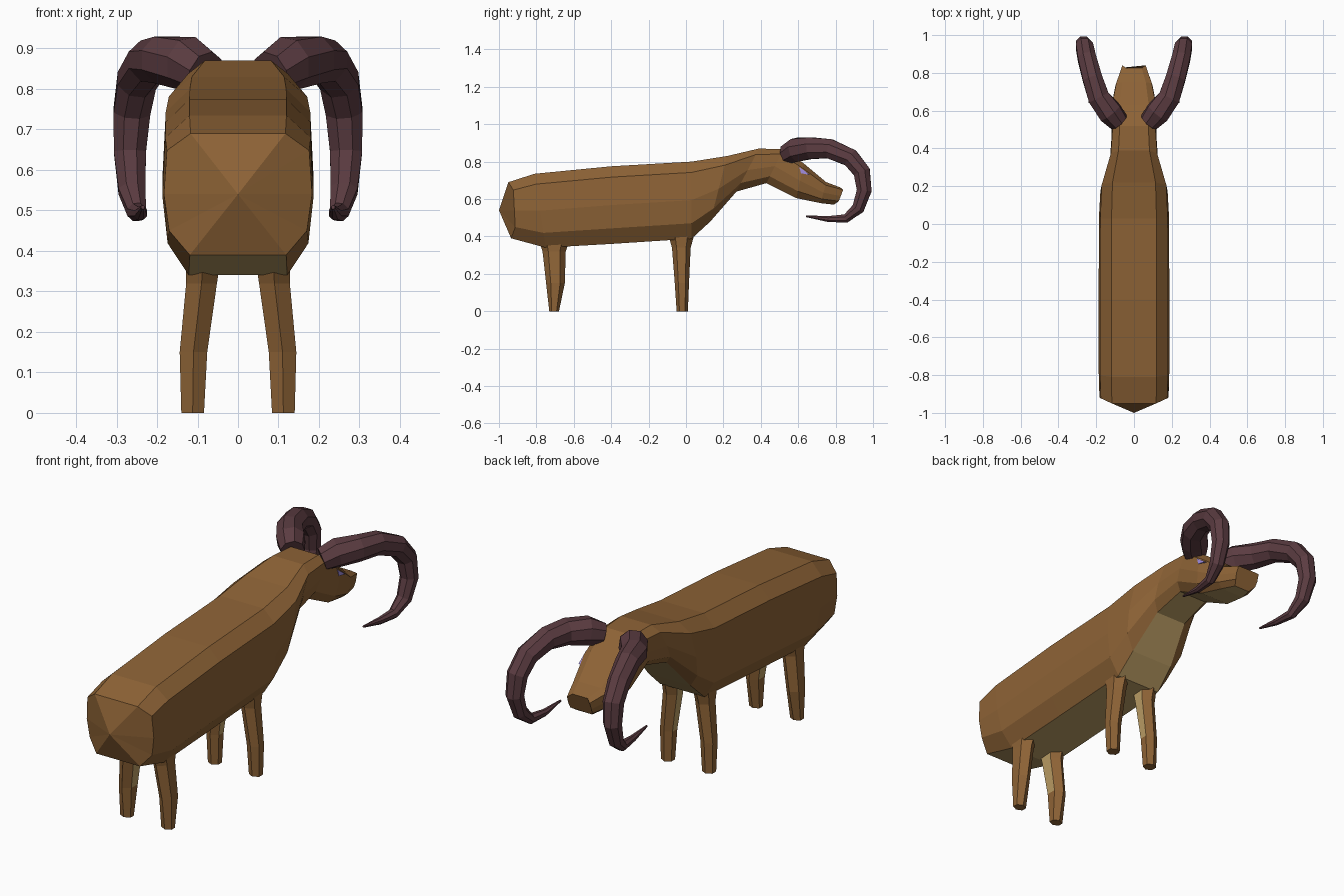
import bpy, bmesh, math
from mathutils import Vector

if "Cube" in bpy.data.objects:
    bpy.data.objects.remove(bpy.data.objects["Cube"])


def material(name, rgb):
    m = bpy.data.materials.new(name)
    m.diffuse_color = (*rgb, 1)
    m.use_nodes = True
    m.node_tree.nodes["Principled BSDF"].inputs["Base Color"].default_value = m.diffuse_color
    return m


BROWN = material("brown hide", (0.27, 0.125, 0.037))
TAN = material("tan underside", (0.50, 0.34, 0.13))
HORN = material("dark horn", (0.105, 0.045, 0.053))
EYE = material("violet eye", (0.36, 0.27, 0.75))


def loft(name, rings, mats, tint=None, mirror=False, tip=None):
    """Skin a list of point rings; tint(ring, side) picks the material index."""
    bm = bmesh.new()
    vs = [[bm.verts.new(p) for p in r] for r in rings]
    n = len(vs[0])
    for i in range(len(vs) - 1):
        for j in range(n):
            k = (j + 1) % n
            f = bm.faces.new((vs[i][j], vs[i][k], vs[i + 1][k], vs[i + 1][j]))
            f.material_index = tint(i, j) if tint else 0
    if tip:
        c = bm.verts.new(tip)
        for j in range(n):
            bm.faces.new((vs[0][(j + 1) % n], vs[0][j], c))
    else:
        bm.faces.new(vs[0])
    bm.faces.new(vs[-1])
    bmesh.ops.recalc_face_normals(bm, faces=bm.faces)
    me = bpy.data.meshes.new(name)
    bm.to_mesh(me)
    bm.free()
    for m in mats:
        me.materials.append(m)
    ob = bpy.data.objects.new(name, me)
    bpy.context.collection.objects.link(ob)
    if mirror:
        mod = ob.modifiers.new("Mirror", 'MIRROR')
        mod.use_mirror_merge = False
    return ob


# Body, neck and head: each ring runs from a belly point to a back point
half = [(0.65, 0), (0.93, 0.2), (1, 0.5), (0.96, 0.86), (0.64, 1)]
section = half + [(-x, t) for x, t in reversed(half)]
stations = [  # y top, z top, y bottom, z bottom, half width
    (-0.95, 0.69, -0.935, 0.39, 0.183),
    (-0.81, 0.735, -0.75, 0.34, 0.187),
    (-0.40, 0.775, -0.40, 0.36, 0.187),
    (0.03, 0.80, 0.03, 0.388, 0.186),
    (0.22, 0.83, 0.13, 0.48, 0.178),
    (0.39, 0.87, 0.27, 0.64, 0.128),
    (0.52, 0.866, 0.43, 0.685, 0.118),
    (0.63, 0.79, 0.59, 0.605, 0.122),
    (0.75, 0.69, 0.72, 0.578, 0.098),
    (0.825, 0.662, 0.79, 0.57, 0.064),
]
rings = []
for yt, zt, yb, zb, w in stations:
    rings.append([(x * w, yb + (yt - yb) * t, zb + (zt - zb) * t) for x, t in section])
# nose and rump corners bulge slightly along the body
rings[-1] = [(x, y + (0.02 if 0.58 < z < 0.655 else 0), z) for x, y, z in rings[-1]]
rings[0] = [(x, y + (0.025 if abs(x) > 0.16 else 0), z) for x, y, z in rings[0]]
loft("body", rings, [BROWN, TAN], lambda i, j: int(j == 9), tip=(0, -1, 0.54))


# Legs: six-sided, tan on the upper inner faces
def leg(name, levels):
    rs = []
    for cx, cy, z, rx, ry in levels:
        rs.append([(cx + rx * math.cos(a) / 0.866, cy + ry * math.sin(a), z)
                   for a in (math.radians(30 + 60 * k) for k in range(6))])
    loft(name, rs, [BROWN, TAN], lambda i, j: int(i > 0 and j == 2), mirror=True)


leg("front_legs", [(0.112, -0.02, 0, 0.028, 0.03), (0.11, -0.022, 0.15, 0.034, 0.038),
                   (0.088, -0.025, 0.34, 0.038, 0.05), (0.085, -0.025, 0.43, 0.045, 0.075)])
leg("hind_legs", [(0.112, -0.705, 0, 0.028, 0.026), (0.11, -0.698, 0.15, 0.034, 0.05),
                  (0.09, -0.705, 0.32, 0.038, 0.062), (0.085, -0.705, 0.40, 0.045, 0.09)])

# Horns: tapered eight-sided sweep along a curl
path = [(0.08, 0.54, 0.84, 0.055), (0.125, 0.59, 0.863, 0.068), (0.187, 0.67, 0.872, 0.062),
        (0.22, 0.77, 0.868, 0.056), (0.25, 0.88, 0.82, 0.052), (0.262, 0.94, 0.745, 0.049),
        (0.267, 0.953, 0.645, 0.043), (0.262, 0.92, 0.55, 0.036), (0.25, 0.855, 0.496, 0.025),
        (0.24, 0.76, 0.493, 0.017), (0.235, 0.642, 0.508, 0.005)]
pts = [Vector(p[:3]) for p in path]
rings = []
for i, p in enumerate(pts):
    t = (pts[min(i + 1, len(pts) - 1)] - pts[max(i - 1, 0)]).normalized()
    a = (Vector((1, 0, 0)) - t * t.x).normalized()
    b = t.cross(a)
    r = path[i][3]
    rings.append([p + r * (a * math.cos(q) + b * math.sin(q))
                  for q in (math.radians(22.5 + 45 * k) for k in range(8))])
loft("horns", rings, [HORN], mirror=True)

# Eyes: thin triangular inlays on the sides of the head
tri = [(0.605, 0.772), (0.665, 0.728), (0.615, 0.738)]
loft("eyes", [[(x, y, z) for y, z in tri] for x in (0.09, 0.121)], [EYE], mirror=True)
